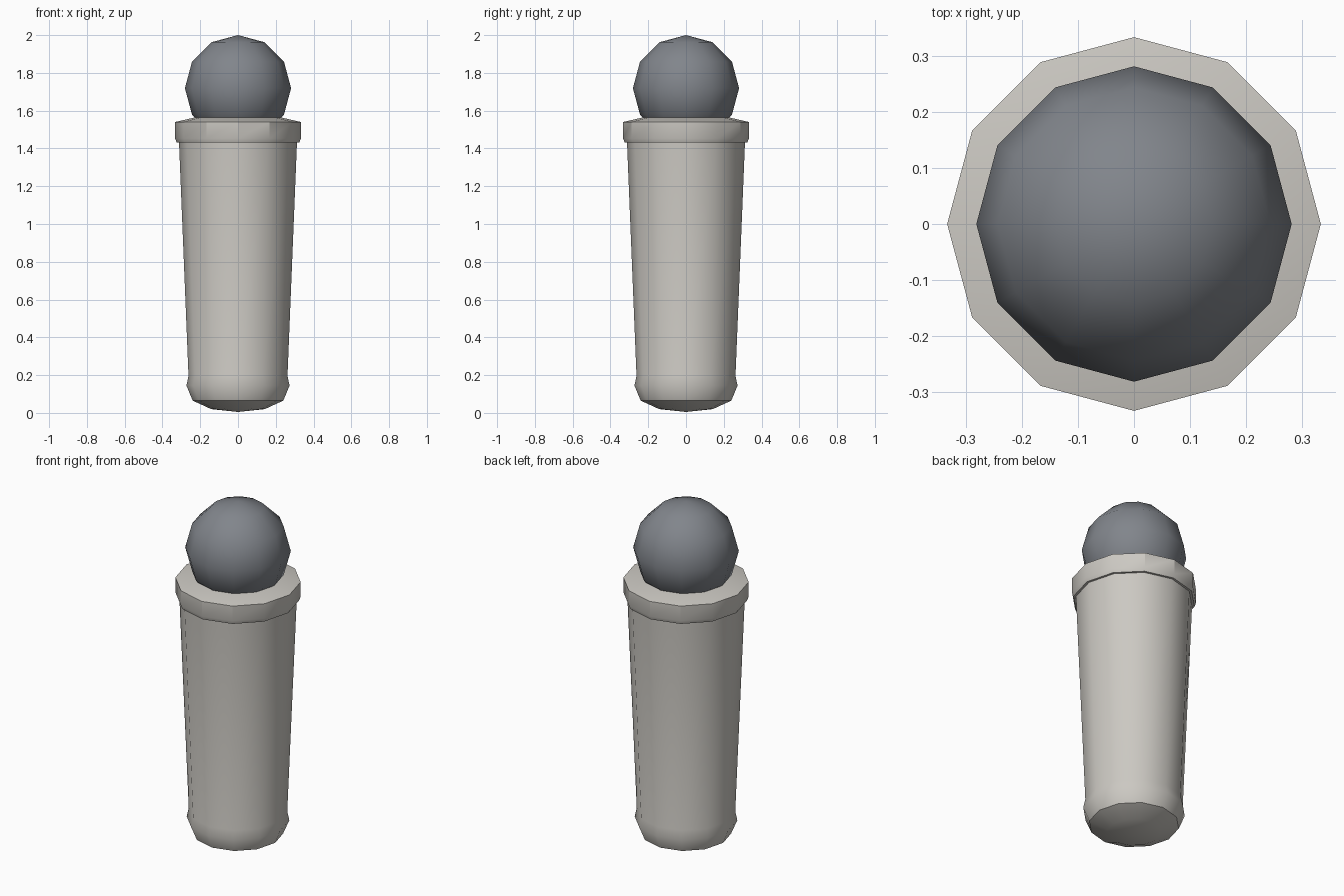
import bpy, math

if "Cube" in bpy.data.objects:
    bpy.data.objects.remove(bpy.data.objects["Cube"])

SIDES = 12

def material(name, color):
    m = bpy.data.materials.new(name)
    m.diffuse_color = color
    m.use_nodes = True
    m.node_tree.nodes["Principled BSDF"].inputs["Base Color"].default_value = m.diffuse_color
    return m

def lathe(name, profile, angle=40, mat=None):
    """Revolve (radius, z) points around z; zero radius gives a pole."""
    verts, faces, rings = [], [], []
    for r, z in profile:
        start = len(verts)
        n = 1 if r == 0 else SIDES
        for i in range(n):
            a = 2 * math.pi * i / SIDES
            verts.append((r * math.cos(a), r * math.sin(a), z))
        rings.append([start + i % n for i in range(SIDES)])
    for lo, hi in zip(rings, rings[1:]):
        for i in range(SIDES):
            j = (i + 1) % SIDES
            quad = (lo[i], lo[j], hi[j], hi[i])
            faces.append(tuple(dict.fromkeys(quad)))
    me = bpy.data.meshes.new(name)
    me.from_pydata(verts, [], faces)
    ob = bpy.data.objects.new(name, me)
    bpy.context.collection.objects.link(ob)
    if mat:
        me.materials.append(mat)
    bpy.ops.object.select_all(action='DESELECT')
    bpy.context.view_layer.objects.active = ob
    ob.select_set(True)
    bpy.ops.object.shade_smooth_by_angle(angle=math.radians(angle))
    return ob

stone = material("warm_grey", (0.60, 0.58, 0.54, 1))
dark = material("dark_grey", (0.22, 0.235, 0.26, 1))

# Tapered body with rounded foot
lathe("body", [(0, 0.005), (0.142, 0.02), (0.24, 0.065), (0.273, 0.145),
               (0.262, 0.195), (0.311, 1.40), (0.312, 1.44), (0, 1.44)], 40, stone)

# Collar with a bevelled lower edge and sloping top
lathe("collar", [(0, 1.432), (0.325, 1.432), (0.333, 1.453), (0.333, 1.54),
                 (0.22, 1.566), (0, 1.566)], 30, stone)

# Ball head
R, CZ = 0.281, 1.719
ball = [(0 if k in (0, 6) else R * math.sin(math.pi * k / 6),
         CZ - R * math.cos(math.pi * k / 6)) for k in range(7)]
lathe("ball_head", ball, 60, dark)
